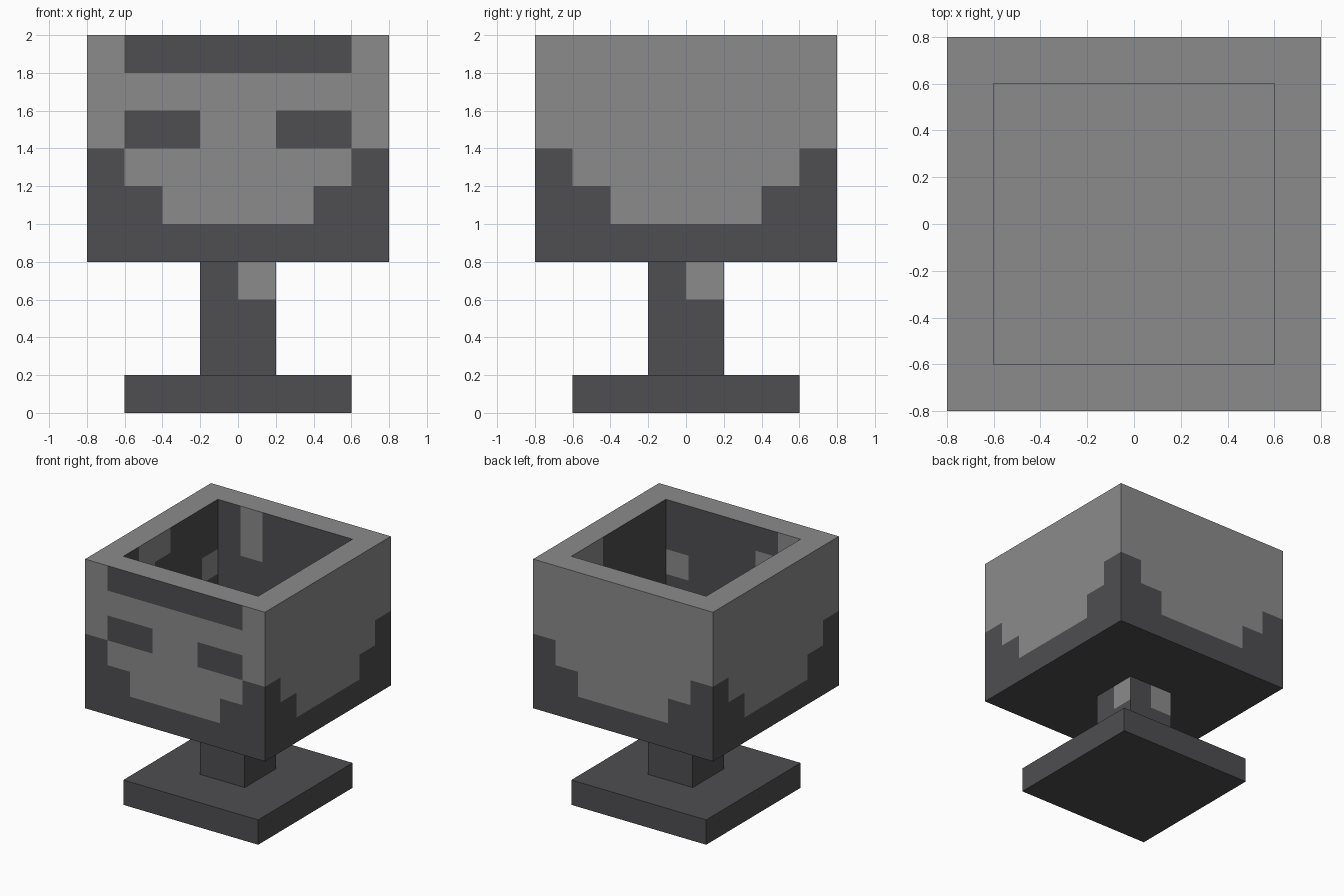
import bpy, bmesh
from mathutils import Vector

if "Cube" in bpy.data.objects:
    bpy.data.objects.remove(bpy.data.objects["Cube"])

STONE, DARK = 0, 1
UNIT = 0.2


def make_material(name, rgb):
    m = bpy.data.materials.new(name)
    m.diffuse_color = (*rgb, 1)
    m.use_nodes = True
    m.node_tree.nodes["Principled BSDF"].inputs["Base Color"].default_value = m.diffuse_color
    return m


MATS = [make_material("light grey stone", (0.258, 0.258, 0.258)),
        make_material("dark charcoal", (0.077, 0.074, 0.082))]


def box(bm, half, z0, z1):
    geo = bmesh.ops.create_cube(bm, size=1)
    for v in geo["verts"]:
        v.co = Vector((v.co.x * 2 * half, v.co.y * 2 * half,
                       z0 + (v.co.z + 0.5) * (z1 - z0)))


def slice_grid(bm, xy_steps, z_steps):
    """Cut the mesh along the pixel grid so faces can be coloured by cell."""
    planes = [(Vector((1, 0, 0)), i) for i in xy_steps]
    planes += [(Vector((0, 1, 0)), i) for i in xy_steps]
    planes += [(Vector((0, 0, 1)), i) for i in z_steps]
    for normal, i in planes:
        bmesh.ops.bisect_plane(bm, geom=bm.verts[:] + bm.edges[:] + bm.faces[:],
                               dist=1e-4, plane_co=normal * i * UNIT, plane_no=normal)


def finish(bm, name, rule):
    bm.normal_update()
    for f in bm.faces:
        f.material_index = rule(f.calc_center_median(), f.normal)
    me = bpy.data.meshes.new(name)
    bm.to_mesh(me)
    bm.free()
    for m in MATS:
        me.materials.append(m)
    ob = bpy.data.objects.new(name, me)
    bpy.context.collection.objects.link(ob)
    return ob


def inside(u, z, rects):
    return any(a < u < b and c < z < d for a, b, c, d in rects)


# Light patches on the inner walls, keyed by wall: (u0, u1, z0, z1)
INNER = {
    "back": [(-.4, -.2, 1.6, 2)],
    "left": [(.4, .6, 1.4, 1.6), (-.4, -.2, 1.6, 2), (-.2, 0, 1.8, 2)],
    "front": [(.4, .6, 1.4, 1.6), (-.4, -.2, 1.6, 1.8), (-.6, -.4, 1.8, 2)],
    "right": [(.2, .6, 1.6, 2)],
}


def pot_rule(c, n):
    if n.z > 0.5:                                   # rim and inner floor
        return STONE
    if n.z < -0.5:                                  # underside
        return DARK
    u = c.x if abs(n.y) > 0.5 else c.y
    if max(abs(c.x), abs(c.y)) < 0.7:               # inner walls
        if abs(n.y) > 0.5:
            wall = "back" if c.y > 0 else "front"
        else:
            wall = "right" if c.x > 0 else "left"
        return STONE if inside(u, c.z, INNER[wall]) else DARK
    # stepped dark border rising towards the corners
    border = 1.4 if abs(u) > 0.6 else 1.2 if abs(u) > 0.4 else 1.0
    if c.z < border:
        return DARK
    # face on the front: brow band and two eyes
    if n.y < -0.5 and inside(abs(u), c.z, [(0, .6, 1.8, 2), (.2, .6, 1.4, 1.6)]):
        return DARK
    return STONE


# Hollow square pot: inset the top and push it down to the inner floor
bm = bmesh.new()
box(bm, 0.8, 0.8, 2.0)
bm.normal_update()
top = max(bm.faces, key=lambda f: f.calc_center_median().z)
bmesh.ops.inset_region(bm, faces=[top], thickness=0.2, use_even_offset=True)
ext = bmesh.ops.extrude_discrete_faces(bm, faces=[top])
for v in ext["faces"][0].verts:
    v.co.z = 1.0
slice_grid(bm, range(-3, 4), range(5, 10))
finish(bm, "pot", pot_rule)


# Stem with one light square on the upper right of each side
def stem_rule(c, n):
    right = Vector((-n.y, n.x, 0))
    return STONE if abs(n.z) < 0.5 and c.z > 0.6 and c.dot(right) > 0 else DARK


bm = bmesh.new()
box(bm, 0.2, 0.2, 0.8)
slice_grid(bm, [0], [3])
finish(bm, "stem", stem_rule)

# Square foot plate
bm = bmesh.new()
box(bm, 0.6, 0.0, 0.2)
finish(bm, "base", lambda c, n: DARK)
